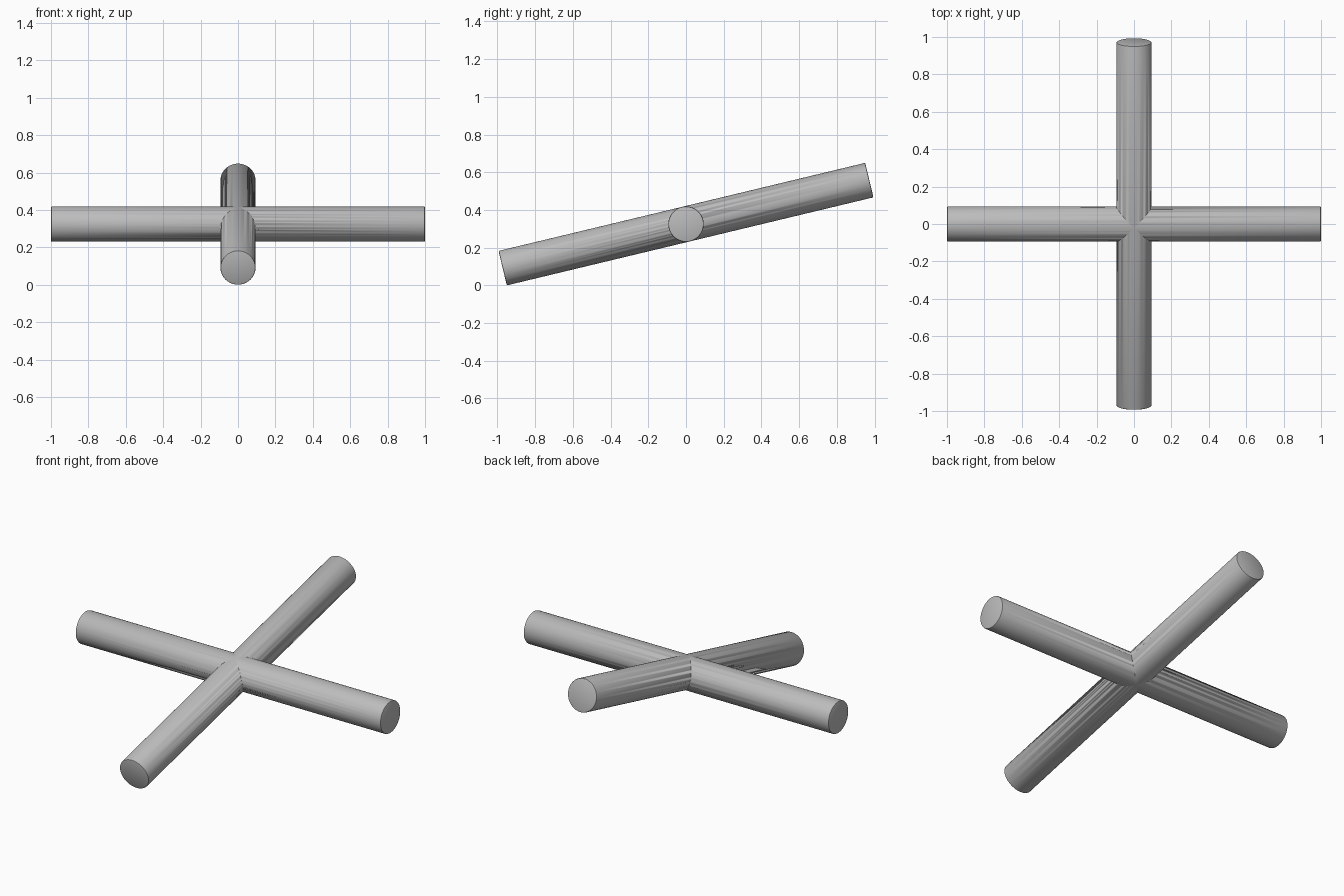
import bpy
from math import radians, sin, cos

if "Cube" in bpy.data.objects:
    bpy.data.objects.remove(bpy.data.objects["Cube"], do_unlink=True)

RADIUS, LENGTH, TILT = 0.094, 2.0, radians(13.5)
CENTRE_Z = sin(TILT) * LENGTH / 2 + cos(TILT) * RADIUS

grey = bpy.data.materials.new("plain grey")
grey.use_nodes = True
colour = (0.5, 0.5, 0.5, 1)
grey.diffuse_color = colour
grey.node_tree.nodes["Principled BSDF"].inputs["Base Color"].default_value = colour


def rod(name, rotation):
    """Round bar through the shared centre, with softly rounded end rims."""
    bpy.ops.mesh.primitive_cylinder_add(vertices=64, radius=RADIUS, depth=LENGTH,
                                        location=(0, 0, CENTRE_Z), rotation=rotation)
    bar = bpy.context.object
    bar.name = name
    bar.data.materials.append(grey)
    bevel = bar.modifiers.new("rim", "BEVEL")
    bevel.width = 0.006
    bevel.segments = 2
    bevel.limit_method = "ANGLE"
    bpy.ops.object.modifier_apply(modifier=bevel.name)
    bpy.ops.object.shade_smooth_by_angle(angle=radians(40))
    return bar


# Level bar from side to side, tilted bar rising towards the back
cross_bar = rod("cross_bar", (0, radians(90), 0))
tilted_bar = rod("tilted_bar", (radians(-90) + TILT, 0, 0))

# Merge the bars into one solid cross
union = cross_bar.modifiers.new("union", "BOOLEAN")
union.operation = "UNION"
union.solver = "EXACT"
union.object = tilted_bar
bpy.context.view_layer.objects.active = cross_bar
bpy.ops.object.modifier_apply(modifier=union.name)
bpy.data.objects.remove(tilted_bar, do_unlink=True)
cross_bar.name = "crossed_bars"
